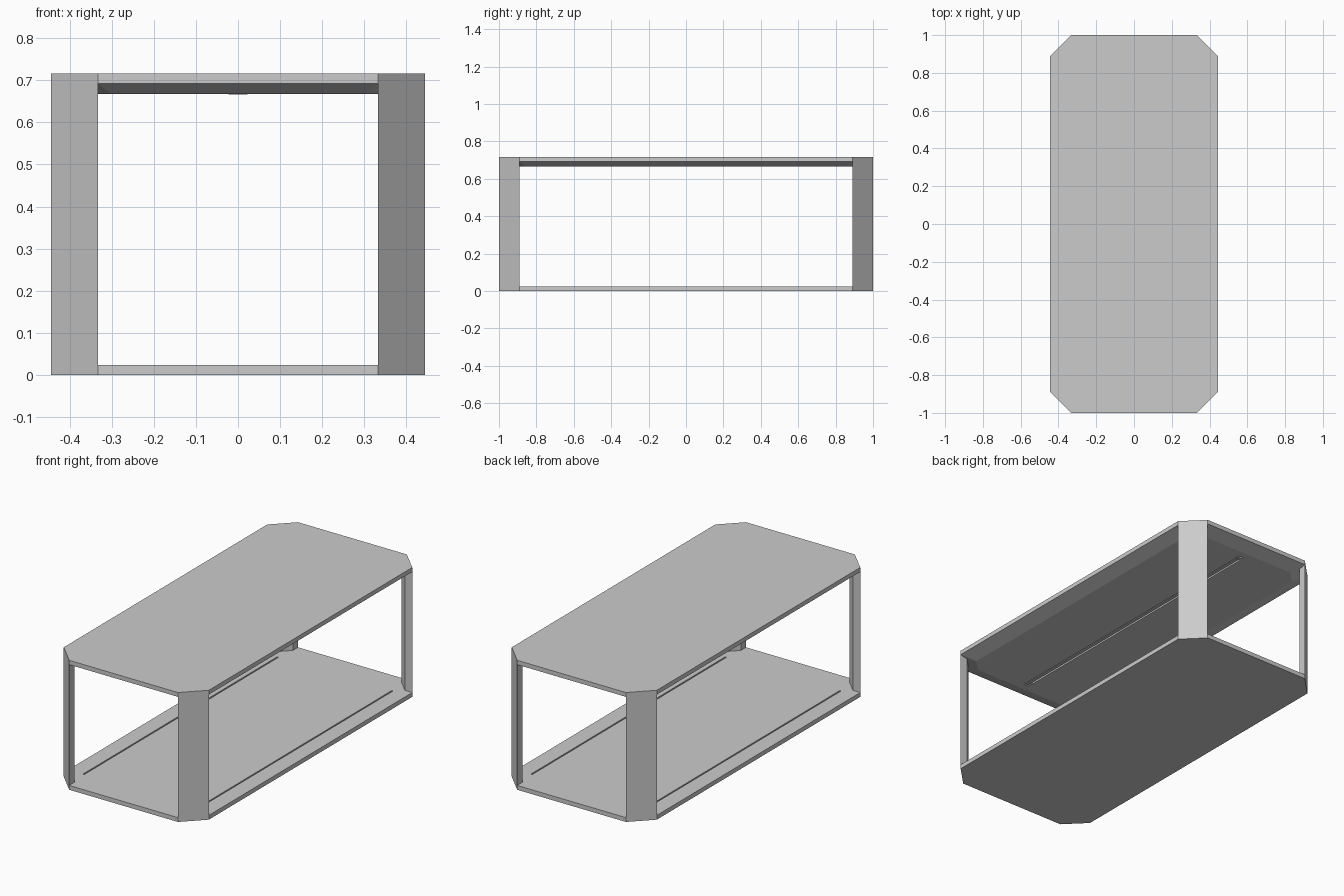
import bpy, bmesh

if "Cube" in bpy.data.objects:
    bpy.data.objects.remove(bpy.data.objects["Cube"])

HX, HY, CH = 0.444, 1.0, 0.111   # half width, half length, corner chamfer
H, T = 0.716, 0.024              # total height, plate edge thickness
SLOPE, INSET = 0.025, 0.08       # sloping underside of the top


def octagon(inset=0.0):
    x, y, c = HX - inset, HY - inset, CH - inset * 0.586
    return [(x, -y + c), (x, y - c), (x - c, y), (-x + c, y),
            (-x, y - c), (-x, -y + c), (-x + c, -y), (x - c, -y)]


def loft(name, layers):
    """Solid through a stack of (outline, z) layers."""
    bm = bmesh.new()
    rings = [[bm.verts.new((x, y, z)) for x, y in pts] for pts, z in layers]
    for a, b in zip(rings, rings[1:]):
        for i in range(len(a)):
            j = (i + 1) % len(a)
            bm.faces.new((a[i], a[j], b[j], b[i]))
    bm.faces.new(rings[0][::-1])
    bm.faces.new(rings[-1])
    bmesh.ops.recalc_face_normals(bm, faces=bm.faces)
    mesh = bpy.data.meshes.new(name)
    bm.to_mesh(mesh)
    bm.free()
    ob = bpy.data.objects.new(name, mesh)
    bpy.context.collection.objects.link(ob)
    return ob


def box(name, x, y, w, l, z0, z1):
    pts = [(x - w / 2, y - l / 2), (x + w / 2, y - l / 2),
           (x + w / 2, y + l / 2), (x - w / 2, y + l / 2)]
    return loft(name, [(pts, z0), (pts, z1)])


def cut(target, cutter):
    cutter.hide_render = True
    cutter.hide_set(True)
    cutter.display_type = 'WIRE'
    mod = target.modifiers.new("groove", 'BOOLEAN')
    mod.operation = 'DIFFERENCE'
    mod.solver = 'EXACT'
    mod.object = cutter


# Base plate with two thin slots along the long sides
base = loft("base_plate", [(octagon(), 0), (octagon(), T)])
for side, x in (("left", -0.35), ("right", 0.35)):
    cut(base, box(side + "_slot_cutter", x, 0, 0.008, 1.70, T - 0.008, T + 0.02))

# Table top with sloping underside and a central channel
ZB = H - T - SLOPE
top = loft("table_top", [(octagon(INSET), ZB), (octagon(), H - T), (octagon(), H)])
cut(top, box("channel_cutter", 0, 0, 0.03, 1.76, ZB - 0.02, ZB + 0.012))

# Strip in the channel, with an end clip at each end
box("channel_strip", 0, 0, 0.016, 1.74, ZB + 0.003, ZB + 0.014)
for end, s in (("front", -1), ("back", 1)):
    box(end + "_strip_clip", 0, s * 0.86, 0.045, 0.02, ZB - 0.001, ZB + 0.014)

# Angled corner panels between the plates
D = 0.045
panel = [(HX - CH, HY), (HX - CH, HY - D), (HX - D, HY - CH), (HX, HY - CH)]
for yn, sy in (("front", -1), ("back", 1)):
    for xn, sx in (("left", -1), ("right", 1)):
        pts = [(sx * x, sy * y) for x, y in panel]
        loft(f"{yn}_{xn}_post", [(pts, T), (pts, H - T)])
